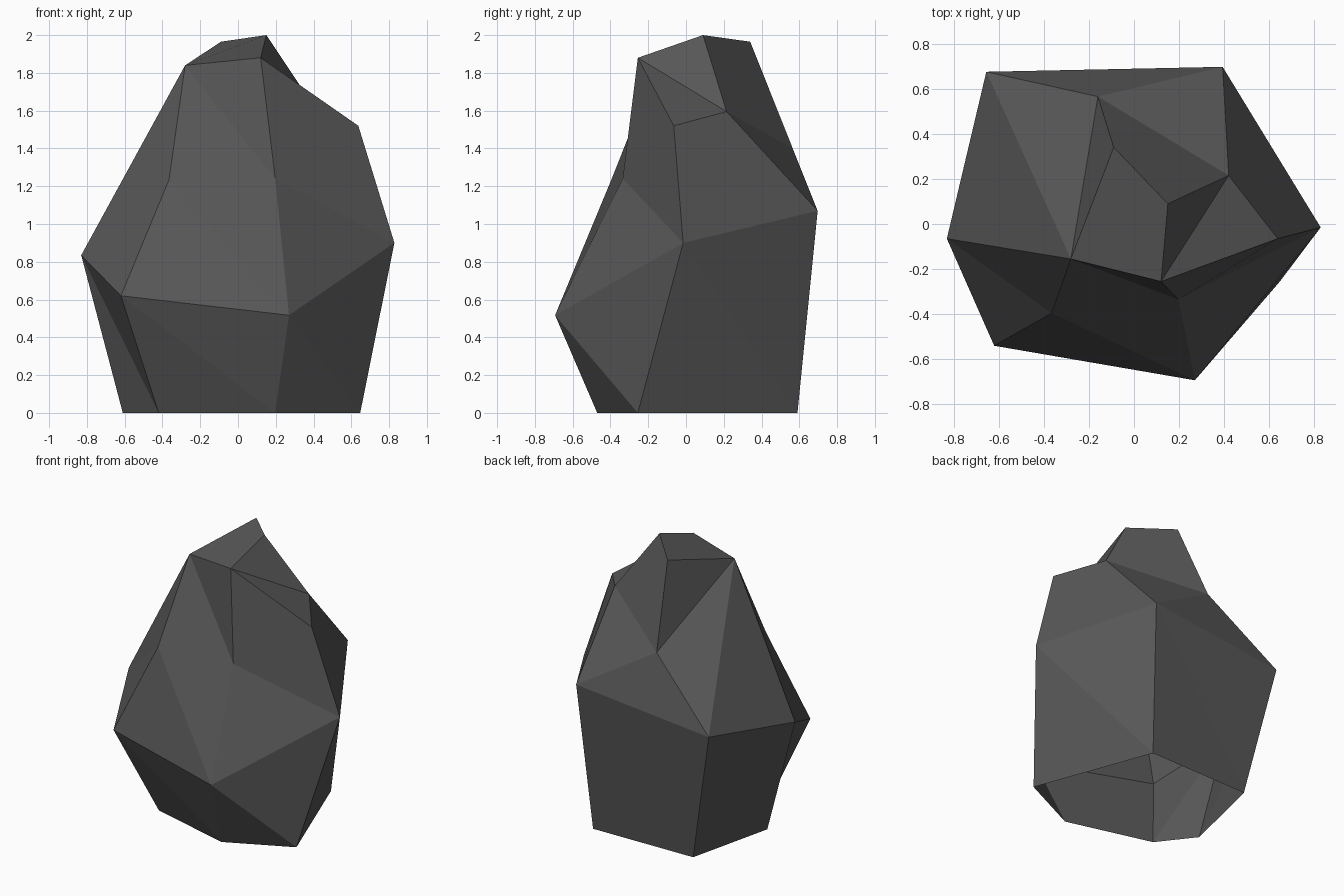
import bpy, bmesh

if "Cube" in bpy.data.objects:
    bpy.data.objects.remove(bpy.data.objects["Cube"])

# Six-sided rings, counter-clockwise from the back right corner
base = [(.332, .59, 0), (-.46, .575, 0), (-.61, -.06, 0),
        (-.42, -.305, 0), (.197, -.47, 0), (.647, -.255, 0)]
waist = [(.393, .697, 1.07), (-.655, .675, .96), (-.83, -.065, .835),
         (-.62, -.54, .62), (.27, -.693, .517), (.828, -.015, .90)]
shoulder = [(.42, .215, 1.595), (-.16, .565, 1.40), (-.28, -.155, 1.84),
            (-.365, -.395, 1.235), (.197, -.335, 1.24), (.637, -.065, 1.52)]
# Peak: top, back and front corners
peak = [(.15, .09, 2.0), (-.09, .34, 1.965), (.12, -.255, 1.88)]

bm = bmesh.new()
b, w, s, p = [[bm.verts.new(co) for co in ring]
              for ring in (base, waist, shoulder, peak)]

# Lower wall (underside is open)
for i in range(6):
    j = (i + 1) % 6
    bm.faces.new((b[j], w[j], w[i]))
    bm.faces.new((b[i], b[j], w[i]))

# Sloping facets on the back and left, creased from waist up to shoulder
for i in range(3):
    j = i + 1
    bm.faces.new((w[i], w[j], s[j]))
    bm.faces.new((w[i], s[j], s[i]))

# Front, right and peak facets
top, back, front = p
for face in ((w[3], w[4], s[3]), (s[3], w[4], s[4], s[2]),
             (w[4], w[5], s[4]), (s[4], w[5], s[5], front),
             (w[0], s[0], s[5], w[5]),
             (s[2], s[4], front), (front, s[5], s[0]), (front, s[0], top),
             (top, s[0], s[1], back), (back, s[1], s[2]),
             (s[2], front, top, back)):
    bm.faces.new(face)
bmesh.ops.recalc_face_normals(bm, faces=bm.faces)

mesh = bpy.data.meshes.new("rock")
bm.to_mesh(mesh)
bm.free()

# Single dark stone colour
stone = bpy.data.materials.new("dark grey stone")
stone.diffuse_color = (.095, .095, .095, 1)
stone.use_nodes = True
stone.node_tree.nodes["Principled BSDF"].inputs["Base Color"].default_value = stone.diffuse_color
mesh.materials.append(stone)
bpy.context.collection.objects.link(bpy.data.objects.new("rock", mesh))
